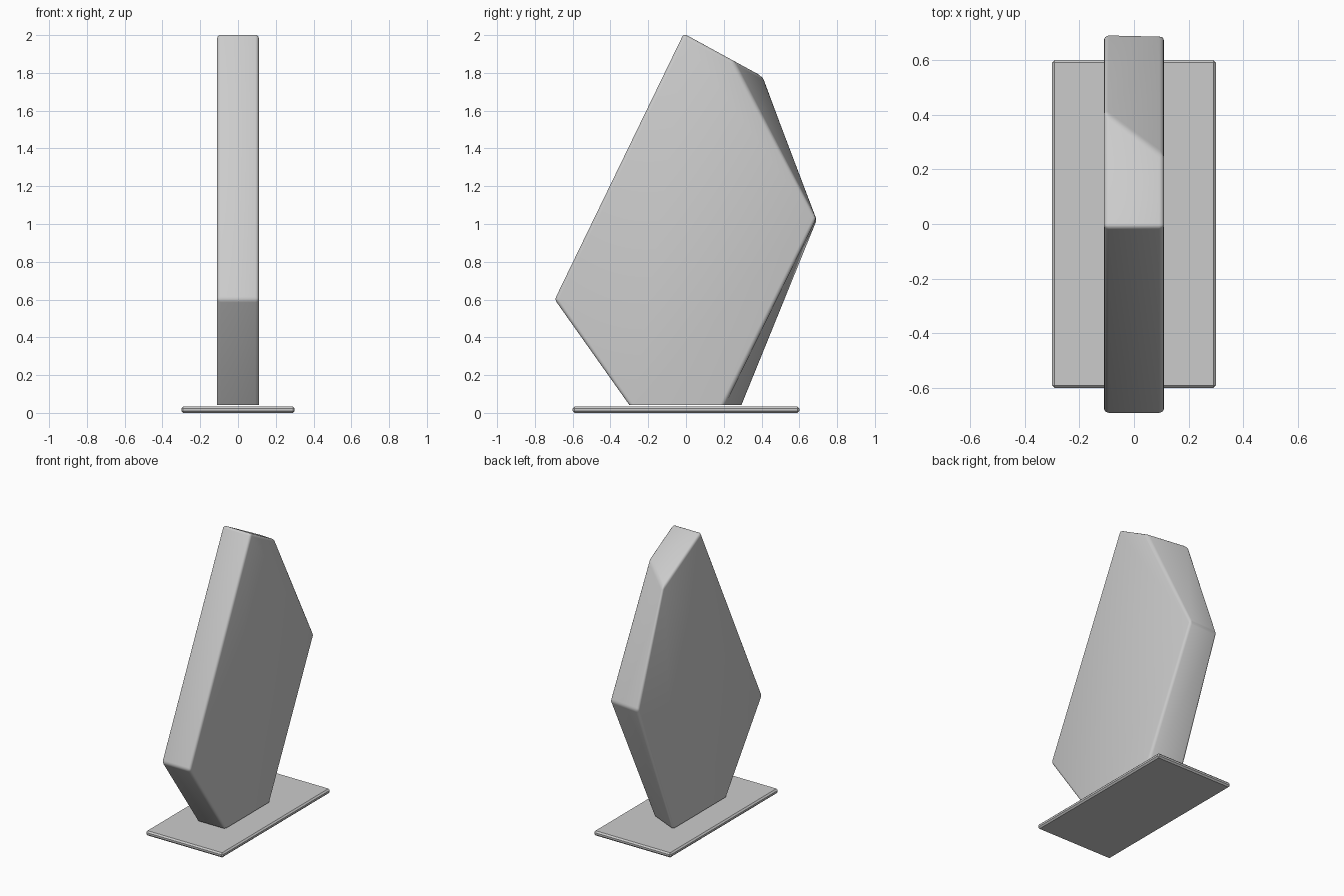
import bpy, bmesh

if "Cube" in bpy.data.objects:
    bpy.data.objects.remove(bpy.data.objects["Cube"])

HALF = 0.11      # half thickness of the slab
BOTTOM = 0.042   # underside of the slab


def finish(bm, name, edges, width, segments):
    bmesh.ops.recalc_face_normals(bm, faces=bm.faces)
    bmesh.ops.bevel(bm, geom=edges, offset=width, segments=segments,
                    profile=0.5, affect='EDGES', clamp_overlap=True)
    mesh = bpy.data.meshes.new(name)
    bm.to_mesh(mesh)
    bm.free()
    ob = bpy.data.objects.new(name, mesh)
    bpy.context.collection.objects.link(ob)
    bpy.ops.object.select_all(action='DESELECT')
    ob.select_set(True)
    bpy.context.view_layer.objects.active = ob
    bpy.ops.object.shade_smooth_by_angle(angle=0.6)
    return ob


# Base plate: thin slab with chamfered edges
bm = bmesh.new()
bmesh.ops.create_cube(bm, size=1)
for v in bm.verts:
    v.co = (v.co.x * 0.6, v.co.y * 1.2, (v.co.z + 0.5) * 0.033)
finish(bm, "base_plate", bm.edges[:], 0.01, 1)

# Faceted slab: (y, z) outlines of the left and right faces, back edge slanted
left = [(-0.30, BOTTOM), (-0.695, 0.60), (-0.012, 2.008),
        (0.415, 1.775), (0.692, 1.02), (0.30, BOTTOM)]
right = left[:3] + [(0.25, 1.865), (0.69, 1.03), (0.20, BOTTOM)]
bm = bmesh.new()
a = [bm.verts.new((-HALF, y, z)) for y, z in left]
b = [bm.verts.new((HALF, y, z)) for y, z in right]
bm.faces.new(a)
bm.faces.new(b[::-1])
for i in range(6):
    j = (i + 1) % 6
    bm.faces.new((a[i], b[i], b[j], a[j]))
# Round every edge except those around the flat underside
rounded = [e for e in bm.edges if max(v.co.z for v in e.verts) > BOTTOM + 0.01]
finish(bm, "faceted_slab", rounded, 0.018, 3)
